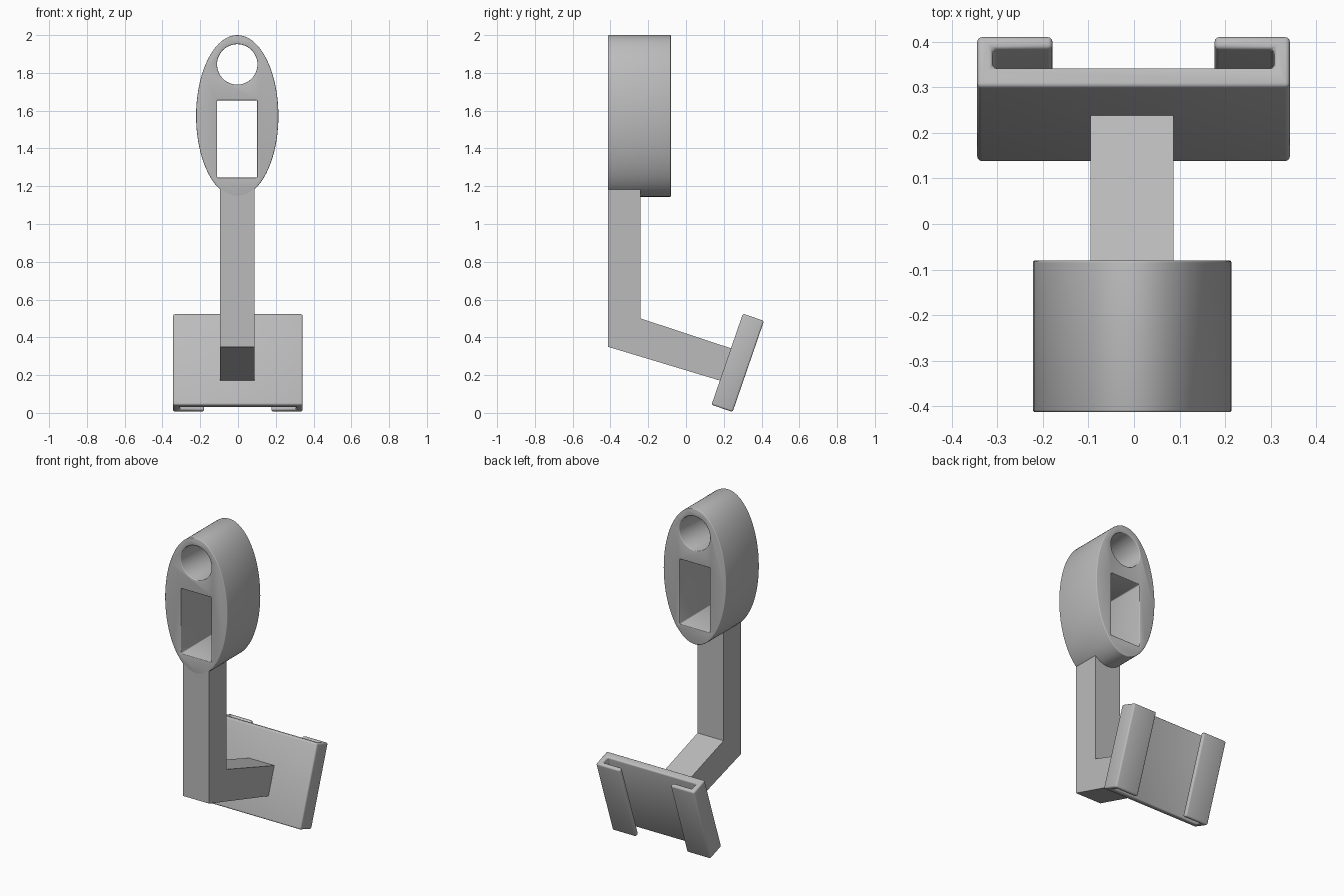
import bpy, bmesh
from math import sin, cos, tau, radians

cube = bpy.data.objects.get("Cube")
if cube:
    bpy.data.objects.remove(cube)

MID = -0.004
grey = bpy.data.materials.new("plain_grey")
grey.use_nodes = True
colour = (0.5, 0.5, 0.5, 1)
grey.diffuse_color = colour
grey.node_tree.nodes["Principled BSDF"].inputs["Base Color"].default_value = colour


def prism(name, outline, place, lo, hi):
    """Extrude a 2D outline from lo to hi; place(a, b, depth) gives xyz."""
    bm = bmesh.new()
    ends = [[bm.verts.new(place(a, b, d)) for a, b in outline] for d in (lo, hi)]
    for ring in ends:
        bm.faces.new(ring)
    n = len(outline)
    for i in range(n):
        j = (i + 1) % n
        bm.faces.new((ends[0][i], ends[0][j], ends[1][j], ends[1][i]))
    bmesh.ops.recalc_face_normals(bm, faces=bm.faces)
    mesh = bpy.data.meshes.new(name)
    bm.to_mesh(mesh)
    bm.free()
    mesh.materials.append(grey)
    obj = bpy.data.objects.new(name, mesh)
    bpy.context.collection.objects.link(obj)
    return obj


def oval(z, rx, rz, n):
    return [(MID + rx * cos(tau * i / n), z + rz * sin(tau * i / n)) for i in range(n)]


def bevel(obj, width):
    mod = obj.modifiers.new("soft_edges", "BEVEL")
    mod.width = width
    mod.segments = 3
    mod.limit_method = "ANGLE"
    mod.angle_limit = radians(40)


def finish(obj):
    bpy.ops.object.select_all(action="DESELECT")
    obj.select_set(True)
    bpy.context.view_layer.objects.active = obj
    bpy.ops.object.convert(target="MESH")
    bpy.ops.object.shade_smooth_by_angle(angle=radians(32))


def depth_y(x, z, y):
    return (x, y, z)


# Oval head with a round bore and a rectangular slot
head = prism("oval_head", oval(1.572, 0.218, 0.428, 80), depth_y, -0.413, -0.08)
slot = [(-0.11, 1.245), (0.101, 1.245), (0.101, 1.655), (-0.11, 1.655)]
cutters = [
    prism("bore_cutter", oval(1.845, 0.107, 0.107, 48), depth_y, -0.6, 0.1),
    prism("slot_cutter", slot, depth_y, -0.6, 0.1),
]
for cutter in cutters:
    cutter.hide_render = True
    cut = head.modifiers.new(cutter.name, "BOOLEAN")
    cut.operation = "DIFFERENCE"
    cut.solver = "EXACT"
    cut.object = cutter
bevel(head, 0.01)
finish(head)
for cutter in cutters:
    bpy.data.objects.remove(cutter)

# Bent arm, flush with the front of the head
arm_side = [(-0.413, 0.35), (-0.413, 1.237), (-0.24, 1.237),
            (-0.24, 0.5), (0.25, 0.338), (0.2, 0.165)]
arm = prism("bent_arm", arm_side, lambda y, z, x: (x, y, z), MID - 0.091, MID + 0.091)
finish(arm)

# Tilted plate with two lips folded over an open channel at the back
half = [(0.343, -0.059), (0.343, 0.059), (0.178, 0.059),
        (0.178, 0.03), (0.309, 0.03), (0.309, -0.013)]
section = half + [(-x, y) for x, y in reversed(half)]
plate = prism("channel_plate", section, lambda x, y, z: (x, y, z), -0.255, 0.255)
plate.location = (-0.001, 0.274, 0.265)
plate.rotation_euler.x = radians(-19)
bevel(plate, 0.01)
finish(plate)
